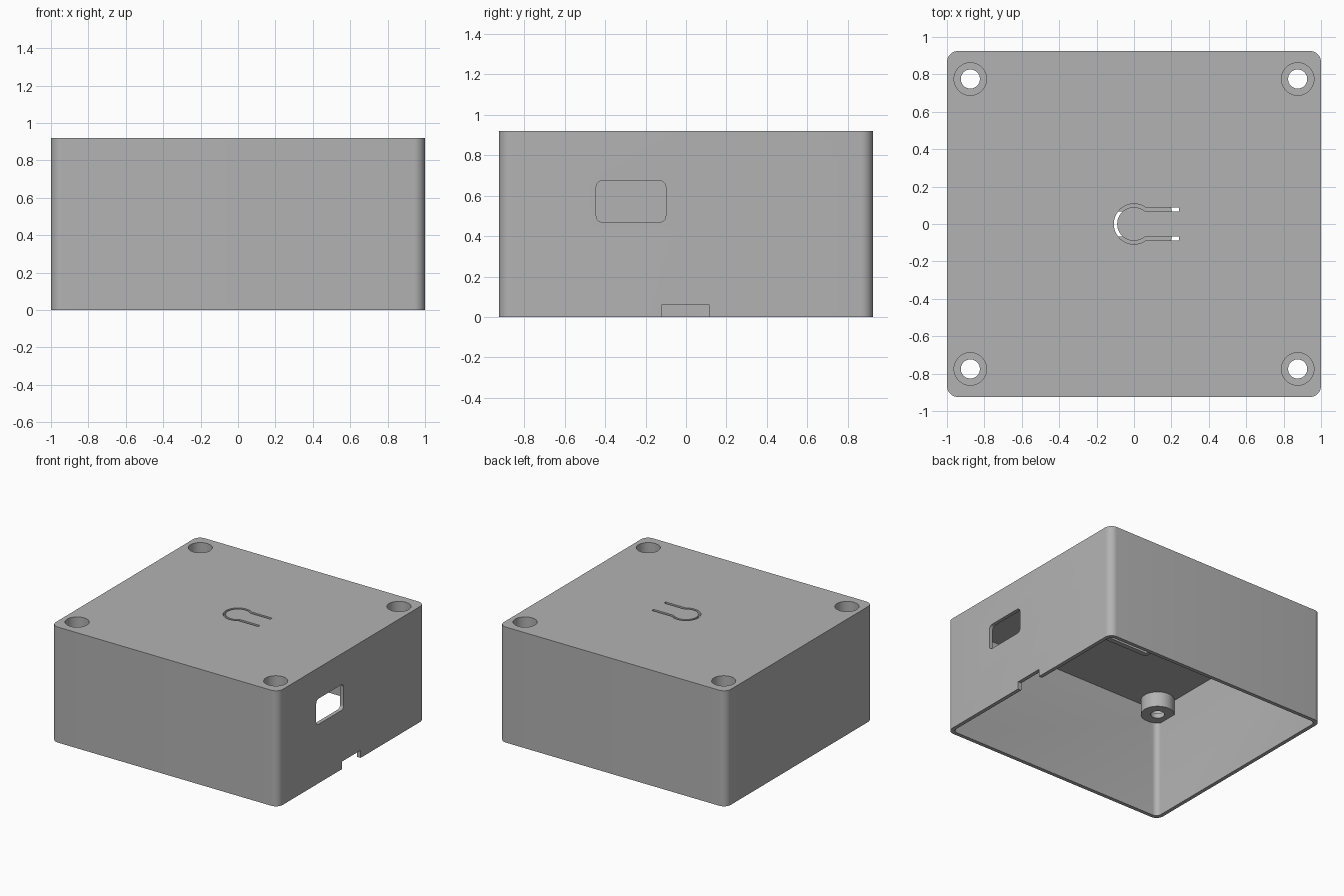
import bpy, bmesh
from math import sin, cos, asin, pi

if "Cube" in bpy.data.objects:
    bpy.data.objects.remove(bpy.data.objects["Cube"], do_unlink=True)

W, D, H = 1.0, 0.925, 0.92      # half width, half depth, height
WALL = 0.03
CEIL = H - WALL

grey = bpy.data.materials.new("plain grey plastic")
grey.use_nodes = True
colour = (0.45, 0.45, 0.45, 1)
grey.diffuse_color = colour
grey.node_tree.nodes["Principled BSDF"].inputs["Base Color"].default_value = colour


def arc(cx, cy, r, a0, a1, n):
    return [(cx + r * cos(a0 + (a1 - a0) * i / n),
             cy + r * sin(a0 + (a1 - a0) * i / n)) for i in range(n + 1)]


def rounded(hx, hy, r, cx=0, cy=0, n=8):
    pts = []
    for i, (sx, sy) in enumerate([(1, 1), (-1, 1), (-1, -1), (1, -1)]):
        pts += arc(cx + sx * (hx - r), cy + sy * (hy - r), r, i * pi / 2, (i + 1) * pi / 2, n)
    return pts


def circle(cx, cy, r, n=48):
    return arc(cx, cy, r, 0, 2 * pi, n)[:-1]


def prism(name, pts, lo, hi, sideways=False):
    """Extrude a profile along z, or along x when sideways (profile is y, z)."""
    place = (lambda p, h: (h, p[0], p[1])) if sideways else (lambda p, h: (p[0], p[1], h))
    bm = bmesh.new()
    bottom = bm.faces.new([bm.verts.new(place(p, lo)) for p in pts])
    geo = bmesh.ops.extrude_face_region(bm, geom=[bottom])["geom"]
    shift = (hi - lo, 0, 0) if sideways else (0, 0, hi - lo)
    bmesh.ops.translate(bm, vec=shift, verts=[v for v in geo if isinstance(v, bmesh.types.BMVert)])
    bmesh.ops.recalc_face_normals(bm, faces=bm.faces)
    me = bpy.data.meshes.new(name)
    bm.to_mesh(me)
    bm.free()
    ob = bpy.data.objects.new(name, me)
    me.materials.append(grey)
    bpy.context.collection.objects.link(ob)
    return ob


def combine(target, tool, operation="DIFFERENCE"):
    mod = target.modifiers.new("combine", "BOOLEAN")
    mod.operation, mod.solver, mod.object = operation, "EXACT", tool
    bpy.context.view_layer.objects.active = target
    bpy.ops.object.modifier_apply(modifier=mod.name)
    bpy.data.objects.remove(tool, do_unlink=True)


def smooth(ob):
    bpy.ops.object.select_all(action="DESELECT")
    ob.select_set(True)
    bpy.context.view_layer.objects.active = ob
    bpy.ops.object.shade_smooth_by_angle(angle=0.6)


# Open-bottomed shell
case = prism("enclosure", rounded(W, D, 0.06), 0, H)
combine(case, prism("cavity", rounded(W - WALL, D - WALL, 0.04), -0.1, CEIL))

# Corner screw bosses with counterbored holes
corners = [(x, y) for x in (-0.875, 0.875) for y in (-0.775, 0.775)]
for x, y in corners:
    combine(case, prism("boss", circle(x, y, 0.122), 0.77, H - 0.01), "UNION")
for x, y in corners:
    combine(case, prism("counterbore", circle(x, y, 0.087), 0.81, H + 0.1))
    combine(case, prism("screw_hole", circle(x, y, 0.051), 0.6, H + 0.1))

# Side port and cable notch
combine(case, prism("port", rounded(0.172, 0.102, 0.03, -0.272, 0.572), 0.9, 1.1, True))
combine(case, prism("notch", [(-0.12, -0.1), (0.115, -0.1), (0.115, 0.06), (-0.12, 0.06)],
                    0.9, 1.1, True))

# Slit around the flexing push tab
R1, R2, Y1, Y2, END = 0.108, 0.09, 0.088, 0.066, 0.24
a1, a2 = asin(Y1 / R1), asin(Y2 / R2)
slit = [(END, Y1)] + arc(0, 0, R1, a1, 2 * pi - a1, 32) + [(END, -Y1), (END, -Y2)]
slit += arc(0, 0, R2, 2 * pi - a2, a2, 32) + [(END, Y2)]
combine(case, prism("slit", slit, CEIL - 0.1, H + 0.1))
smooth(case)

# Guide frame under the push tab
frame = prism("tab_guide_frame", rounded(0.2, 0.105, 0.03), 0.71, CEIL + 0.002)
combine(frame, prism("frame_opening", rounded(0.17, 0.066, 0.015), 0.5, H))
smooth(frame)
